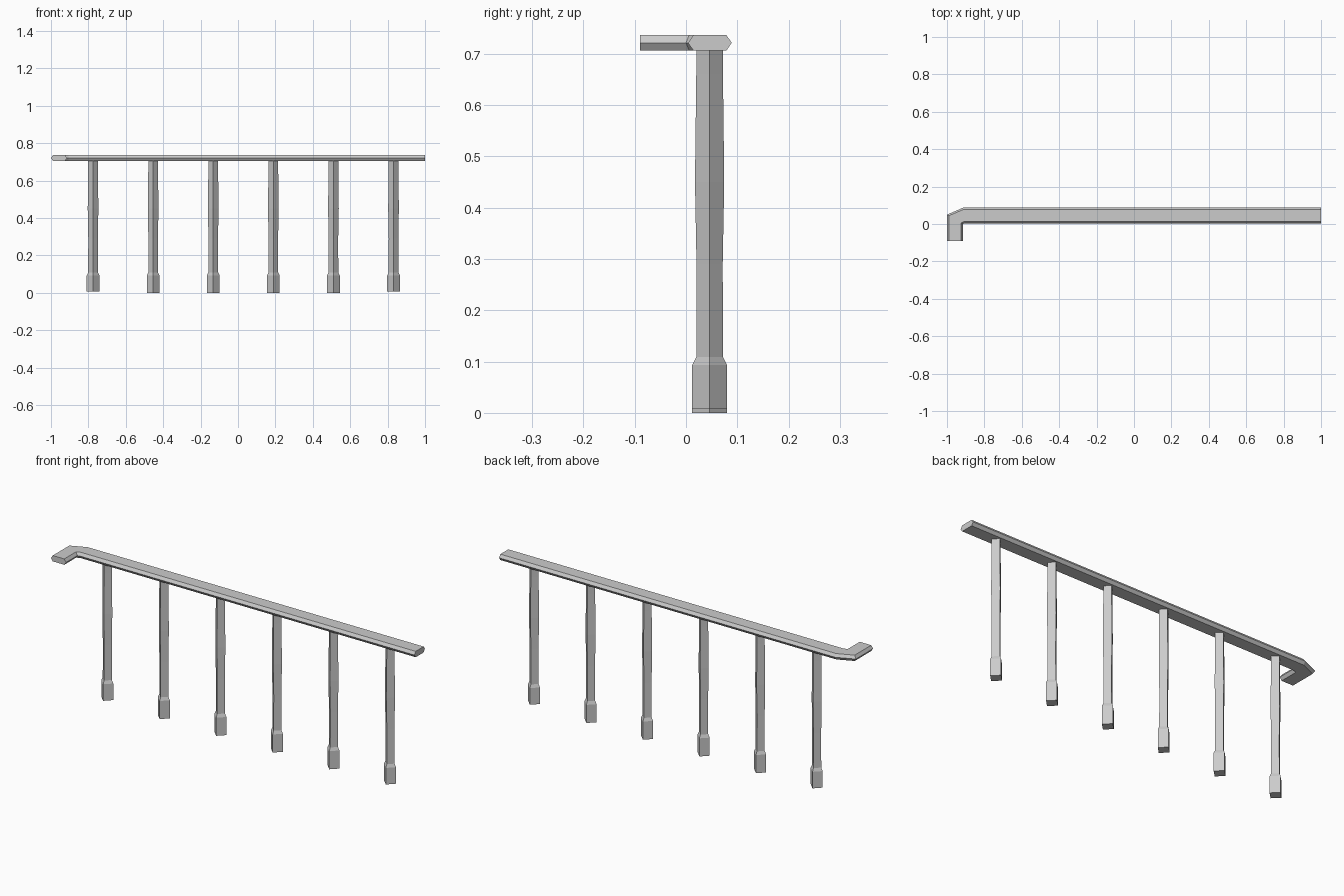
import bpy, bmesh
from math import cos, sin, tau
from mathutils import Vector

if "Cube" in bpy.data.objects:
    bpy.data.objects.remove(bpy.data.objects["Cube"])


def loft(name, rings):
    """Skin closed rings of equal length and cap both ends."""
    bm = bmesh.new()
    loops = [[bm.verts.new(p) for p in r] for r in rings]
    n = len(loops[0])
    for a, b in zip(loops, loops[1:]):
        for i in range(n):
            j = (i + 1) % n
            bm.faces.new((a[i], a[j], b[j], b[i]))
    bm.faces.new(loops[0][::-1])
    bm.faces.new(loops[-1])
    bmesh.ops.recalc_face_normals(bm, faces=bm.faces)
    mesh = bpy.data.meshes.new(name)
    bm.to_mesh(mesh)
    bm.free()
    ob = bpy.data.objects.new(name, mesh)
    bpy.context.collection.objects.link(ob)
    return ob


# Handrail: six-sided section swept round the bend; stations are (outer, inner) in plan
stations = [((-1, -0.09), (-0.914, -0.09)),
            ((-1, 0.05), (-0.914, 0.0)),
            ((-0.91, 0.089), (-0.905, 0.004)),
            ((1, 0.089), (1, 0.004))]
section = [(0, 0.721), (0.12, 0.736), (0.88, 0.736),
           (1, 0.721), (0.88, 0.706), (0.12, 0.706)]
rings = []
for outer, inner in stations:
    o, i = Vector(outer), Vector(inner)
    rings.append([(*o.lerp(i, t), z) for t, z in section])
loft("handrail", rings)

# Balusters: four-sided posts set diagonally, with a thick foot and slight swell
profile = [(0.034, 0.0), (0.034, 0.093), (0.026, 0.109), (0.0255, 0.29),
           (0.0285, 0.45), (0.026, 0.66), (0.026, 0.71)]
for k in range(6):
    x = -0.775 + k * 0.3213
    foot = 0.008 if k in (0, 5) else 0.0
    loft(f"baluster_{k + 1}",
         [[(x + r * cos(tau * s / 4), 0.046 + r * sin(tau * s / 4), max(z, foot))
           for s in range(4)] for r, z in profile])
